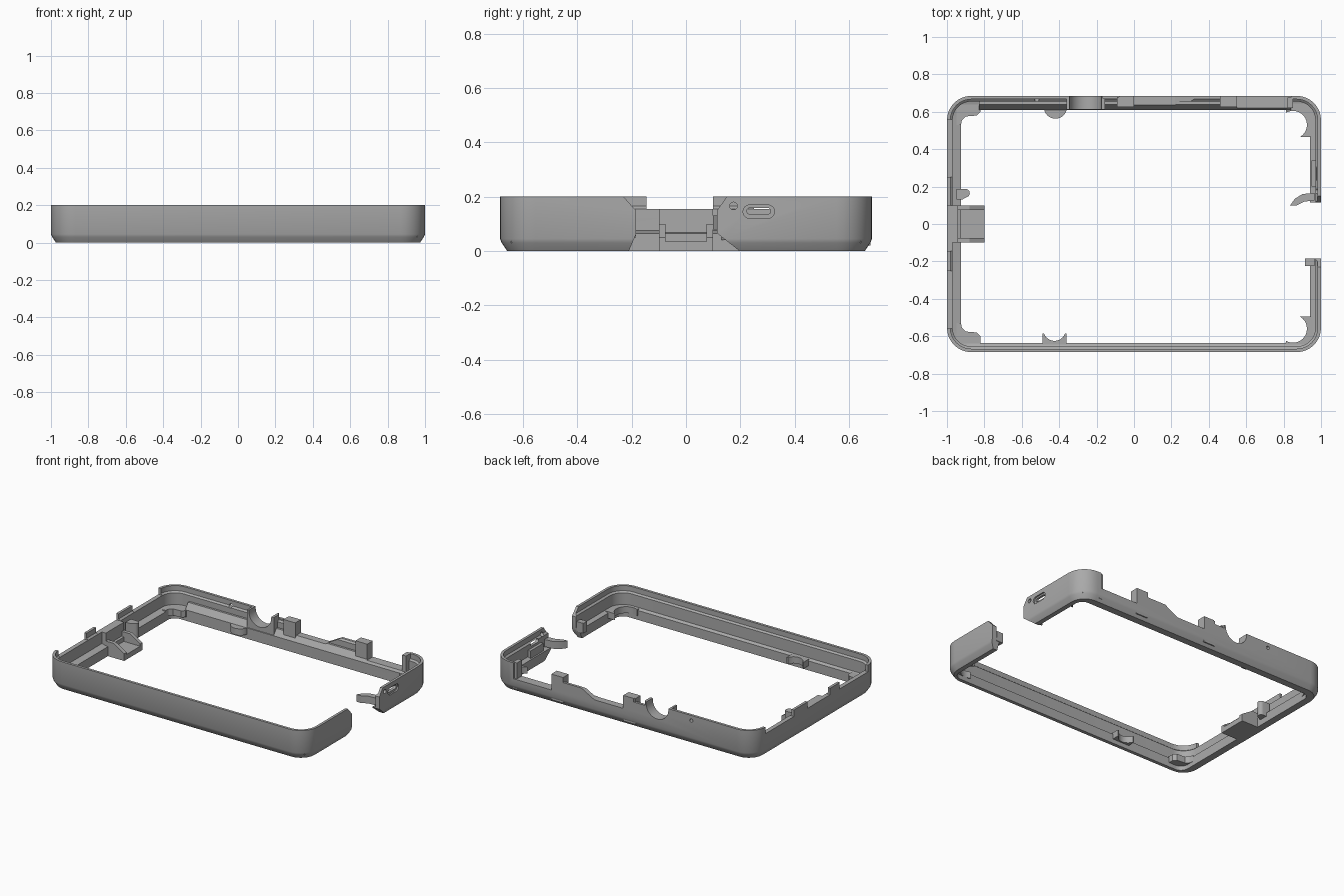
import bpy, bmesh
from math import cos, sin, radians

cube = bpy.data.objects.get("Cube")
if cube:
    bpy.data.objects.remove(cube, do_unlink=True)

grey = bpy.data.materials.new("mid grey")
grey.use_nodes = True
colour = (0.4, 0.4, 0.4, 1)
grey.diffuse_color = colour
grey.node_tree.nodes["Principled BSDF"].inputs["Base Color"].default_value = colour


def finish(name, bm):
    bmesh.ops.recalc_face_normals(bm, faces=bm.faces)
    mesh = bpy.data.meshes.new(name)
    bm.to_mesh(mesh)
    bm.free()
    mesh.materials.append(grey)
    ob = bpy.data.objects.new(name, mesh)
    bpy.context.collection.objects.link(ob)
    return ob


def prism(name, axis, pts, a, b):
    """Extrude a 2D outline along an axis from a to b."""
    place = {"x": lambda p, t: (t, p[0], p[1]),
             "y": lambda p, t: (p[0], t, p[1]),
             "z": lambda p, t: (p[0], p[1], t)}[axis]
    bm = bmesh.new()
    lo = [bm.verts.new(place(p, a)) for p in pts]
    hi = [bm.verts.new(place(p, b)) for p in pts]
    bm.faces.new(lo)
    bm.faces.new(hi)
    for i in range(len(pts)):
        j = (i + 1) % len(pts)
        bm.faces.new((lo[i], lo[j], hi[j], hi[i]))
    return finish(name, bm)


def rect(x0, x1, y0, y1):
    return [(x0, y0), (x1, y0), (x1, y1), (x0, y1)]


def box(name, xs, ys, zs):
    return prism(name, "z", rect(*xs, *ys), *zs)


def arc(cx, cy, r, a0, a1, n=12):
    return [(cx + r * cos(radians(a0 + (a1 - a0) * i / n)),
             cy + r * sin(radians(a0 + (a1 - a0) * i / n))) for i in range(n + 1)]


def slot(cx, cy, half, r):
    return arc(cx + half, cy, r, -90, 90, 8) + arc(cx - half, cy, r, 90, 270, 8)


def cut(target, cutter):
    cutter.hide_render = True
    mod = target.modifiers.new("cut", "BOOLEAN")
    mod.operation, mod.solver, mod.object = "DIFFERENCE", "EXACT", cutter
    bpy.context.view_layer.objects.active = target
    bpy.ops.object.modifier_apply(modifier=mod.name)
    bpy.data.objects.remove(cutter, do_unlink=True)


# Frame: a stepped wall section carried round a rounded rectangle
X, Y, H = 1.0, 0.685, 0.2
LEDGE = (0.075, 0.058, 0.05, 0.075)  # left, right, front, back


def loop(bm, inset, z):
    l, r, f, b = inset if isinstance(inset, tuple) else (inset,) * 4
    rad = max(0.13 - max(l, r, f, b), 0.04)
    x0, x1, y0, y1 = -X + l + rad, X - r - rad, -Y + f + rad, Y - b - rad
    pts = []
    for cx, cy, a in ((x1, y1, 0), (x0, y1, 90), (x0, y0, 180), (x1, y0, 270)):
        pts += arc(cx, cy, rad, a, a + 90, 8)
    return [bm.verts.new((x, y, z)) for x, y in pts]


bm = bmesh.new()
section = [(0.026, 0), (0.006, 0.03), (0, 0.045), (0, H), (0.018, H), (0.018, 0.165),
           (0.03, 0.155), (0.03, 0.075), (LEDGE, 0.065), (LEDGE, 0)]
loops = [loop(bm, d, z) for d, z in section]
for k, la in enumerate(loops):
    lb = loops[(k + 1) % len(loops)]
    for i in range(len(la)):
        j = (i + 1) % len(la)
        bm.faces.new((la[i], la[j], lb[j], lb[i]))
frame = finish("frame", bm)

# Opening in the right-hand wall with sloped ends
cut(frame, prism("gap_cutter", "x", [
    (-0.23, 0.3), (-0.23, 0.2), (-0.185, 0.15), (-0.185, 0.06), (-0.215, -0.01),
    (0.21, -0.01), (0.115, 0.065), (0.115, 0.15), (0.15, 0.2), (0.15, 0.3)], 0.8, 1.1))

# Slot and small hole in the right-hand wall
cut(frame, prism("slot_cutter", "x", slot(0.268, 0.145, 0.033, 0.025), 0.99, 1.1))
cut(frame, prism("slot_hole_cutter", "x", slot(0.268, 0.147, 0.032, 0.012), 0.9, 1.1))
cut(frame, prism("pin_hole_cutter", "x", arc(0.175, 0.166, 0.014, 0, 337.5, 15), 0.9, 1.1))

# Lowered left-hand wall leaving two tabs
for y0, y1 in ((-0.56, -0.25), (-0.145, 0.1), (0.25, 0.56)):
    cut(frame, box("left_cutter", (-1.1, -0.9), (y0, y1), (0.155, 0.3)))

# Back wall: liner first, then the port openings through both
liner = prism("back_liner", "x", [(0.61, 0.01), (0.61, 0.075), (0.64, 0.115),
                                  (0.66, 0.115), (0.66, 0.01)], -0.83, 0.84)
collar = box("round_port_collar", (-0.36, -0.155), (0.612, 0.67), (0.02, H))
for part in (frame, liner, collar):
    cut(part, prism("round_port_cutter", "y",
                    [(-0.165, 0.3)] + arc(-0.26, 0.19, 0.085, 0, -180, 16)
                    + [(-0.355, 0.3)], 0.5, 0.8))
    cut(part, box("wide_port_cutter", (0.55, 0.84), (0.5, 0.8), (0.09, 0.3)))
    cut(part, prism("long_port_cutter", "y", [
        (0.0, 0.3), (0.0, 0.11), (0.22, 0.11), (0.32, 0.165), (0.46, 0.165),
        (0.46, 0.3)], 0.5, 0.8))
cut(frame, box("back_step_cutter", (-0.165, -0.08), (0.5, 0.8), (0.175, 0.3)))
cut(frame, prism("back_hole_cutter", "y", arc(-0.52, 0.165, 0.012, 0, 337.5, 15), 0.6, 0.8))

# Raised blocks between the ports
for name, x0, x1 in (("centre_block", -0.09, 0.0), ("port_block", 0.46, 0.55)):
    box(name, (x0, x1), (0.625, 0.68), (0.02, H))
box("corner_block", (0.82, 0.85), (0.62, 0.675), (0.02, H))

# Mounting pads: corners and middle of the long sides
PAD = (0.03, 0.075)
for side, s in (("back", 1), ("front", -1)):
    cy = 0.53 if s > 0 else 0.56
    right = arc(0.85, cy, 0.075, 120, -60) + [(0.96, cy - 0.065), (0.96, 0.645), (0.81, 0.645)]
    left = [(-0.95, 0.64), (-0.82, 0.64), (-0.82, 0.6), (-0.84, 0.58), (-0.9, 0.575),
            (-0.92, 0.555), (-0.925, 0.53), (-0.95, 0.53)]
    for label, pts in (("right", right), ("left", left)):
        prism(f"{side}_{label}_pad", "z", [(x, s * y) for x, y in pts], *PAD)
prism("back_middle_pad", "z", arc(-0.42, 0.625, 0.062, 180, 360), *PAD)
prism("front_middle_pad", "z", [(-0.49, -0.645), (-0.49, -0.585)]
      + arc(-0.425, -0.565, 0.06, 200, 340) + [(-0.36, -0.585), (-0.36, -0.645)], *PAD)

# Tray on the left-hand wall
box("tray_floor", (-0.96, -0.8), (-0.1, 0.1), (0.0, 0.035))
box("tray_back", (-0.975, -0.94), (-0.1, 0.1), (0.0, 0.155))
for name, s in (("tray_rim_front", -1), ("tray_rim_back", 1)):
    prism(name, "y", [(-0.95, 0.03), (-0.8, 0.03), (-0.8, 0.05), (-0.88, 0.1), (-0.95, 0.1)],
          s * 0.075, s * 0.1)
prism("left_knob", "z", [(-0.95, 0.13), (-0.92, 0.13)] + arc(-0.9, 0.165, 0.022, -60, 90, 8)
      + [(-0.95, 0.187)], 0.04, 0.14)

# Latch hook and stop beside the opening
prism("latch_hook", "z", [(0.965, 0.125), (0.91, 0.12), (0.87, 0.1), (0.835, 0.1),
                          (0.86, 0.135), (0.9, 0.16), (0.965, 0.167)], 0.08, 0.13)
box("gap_stop", (0.915, 0.965), (-0.225, -0.185), (0.05, 0.12))
box("slot_backing", (0.95, 0.972), (0.2, 0.34), (0.06, 0.12))

# Smooth shading with sharp edges kept
bpy.ops.object.select_all(action="DESELECT")
for ob in bpy.context.scene.objects:
    if ob.type == "MESH":
        ob.select_set(True)
        bpy.context.view_layer.objects.active = ob
bpy.ops.object.shade_smooth_by_angle(angle=radians(25))
